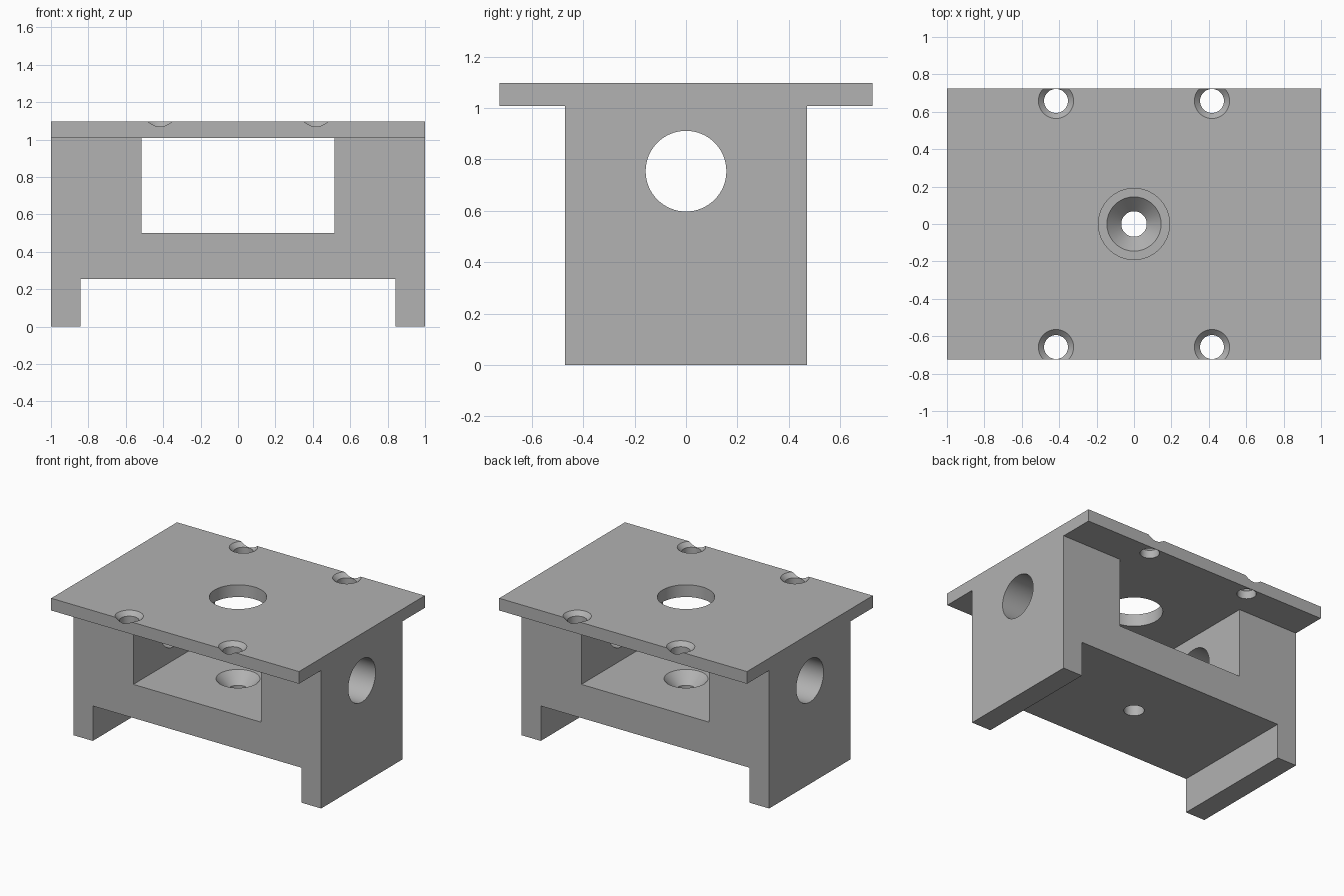
import bpy, bmesh, math
from mathutils import Matrix

if "Cube" in bpy.data.objects:
    bpy.data.objects.remove(bpy.data.objects["Cube"], do_unlink=True)

# Main dimensions
HALF_X, PLATE_Y, BODY_Y = 1.0, 0.725, 0.47
TOP, PLATE_Z, SHELF_TOP, SHELF_BOTTOM = 1.096, 1.007, 0.5, 0.255
WINDOW_X, FOOT_X = 0.515, 0.843

grey = bpy.data.materials.new("plain_grey")
grey.use_nodes = True
COLOUR = (0.445, 0.445, 0.445, 1)
grey.diffuse_color = COLOUR
grey.node_tree.nodes["Principled BSDF"].inputs["Base Color"].default_value = COLOUR


def make_object(name, bm):
    bmesh.ops.recalc_face_normals(bm, faces=bm.faces)
    mesh = bpy.data.meshes.new(name)
    bm.to_mesh(mesh)
    bm.free()
    mesh.materials.append(grey)
    obj = bpy.data.objects.new(name, mesh)
    bpy.context.collection.objects.link(obj)
    return obj


def extrude_profile(name, half_profile, half_depth):
    """Mirror an x-z half profile and extrude it along y."""
    points = half_profile + [(-x, z) for x, z in reversed(half_profile)]
    bm = bmesh.new()
    face = bm.faces.new([bm.verts.new((x, -half_depth, z)) for x, z in points])
    moved = bmesh.ops.extrude_face_region(bm, geom=[face])["geom"]
    bmesh.ops.translate(bm, vec=(0, 2 * half_depth, 0),
                        verts=[v for v in moved if isinstance(v, bmesh.types.BMVert)])
    return make_object(name, bm)


def turned_cutter(profile, matrix, sides=64):
    """Closed round cutter from (radius, height) rings."""
    bm = bmesh.new()
    rings = [[bm.verts.new((r * math.cos(2 * math.pi * i / sides),
                            r * math.sin(2 * math.pi * i / sides), z))
              for i in range(sides)] for r, z in profile]
    for a, b in zip(rings, rings[1:]):
        for i in range(sides):
            j = (i + 1) % sides
            bm.faces.new((a[i], a[j], b[j], b[i]))
    bm.faces.new(rings[0])
    bm.faces.new(rings[-1])
    bmesh.ops.transform(bm, matrix=matrix, verts=bm.verts)
    cutter = make_object("hole_cutter", bm)
    cutter.hide_render = True
    return cutter


def countersunk(x, y, top, bore, rim, depth):
    """Cutter with a straight bore and a conical seat; the cone overshoots the top."""
    over = 0.02
    slope = (rim - bore) / depth
    return turned_cutter([(bore, -0.5), (bore, -depth), (rim + slope * over, over)],
                         Matrix.Translation((x, y, top)))


def cut(obj, cutters):
    for cutter in cutters:
        mod = obj.modifiers.new("hole", "BOOLEAN")
        mod.operation, mod.solver, mod.object = "DIFFERENCE", "EXACT", cutter
    bpy.context.view_layer.update()
    graph = bpy.context.evaluated_depsgraph_get()
    mesh = bpy.data.meshes.new_from_object(obj.evaluated_get(graph))
    obj.modifiers.clear()
    obj.data = mesh
    for cutter in cutters:
        bpy.data.objects.remove(cutter, do_unlink=True)
    bpy.ops.object.select_all(action="DESELECT")
    obj.select_set(True)
    bpy.context.view_layer.objects.active = obj
    bpy.ops.object.shade_smooth_by_angle(angle=math.radians(25))


# Body: two uprights, a shelf between them and a foot under each end
body = extrude_profile("body", [
    (WINDOW_X, SHELF_TOP), (WINDOW_X, PLATE_Z), (HALF_X, PLATE_Z),
    (HALF_X, 0), (FOOT_X, 0), (FOOT_X, SHELF_BOTTOM)], BODY_Y)
side_hole = turned_cutter([(0.157, -1.5), (0.157, 1.5)],
                          Matrix.Translation((0, 0, 0.754)) @ Matrix.Rotation(math.pi / 2, 4, "Y"))
cut(body, [side_hole, countersunk(0, 0, SHELF_TOP, 0.068, 0.145, 0.08)])

# Top plate: central access hole and four countersunk screw holes
plate = extrude_profile("top_plate", [(HALF_X, TOP), (HALF_X, PLATE_Z)], PLATE_Y)
access = turned_cutter([(0.19, -0.5), (0.19, 0.5)], Matrix.Translation((0, 0, TOP)))
screws = [countersunk(x, y, TOP, 0.064, 0.094, 0.03)
          for x in (-0.417, 0.417) for y in (-0.658, 0.658)]
cut(plate, [access] + screws)
